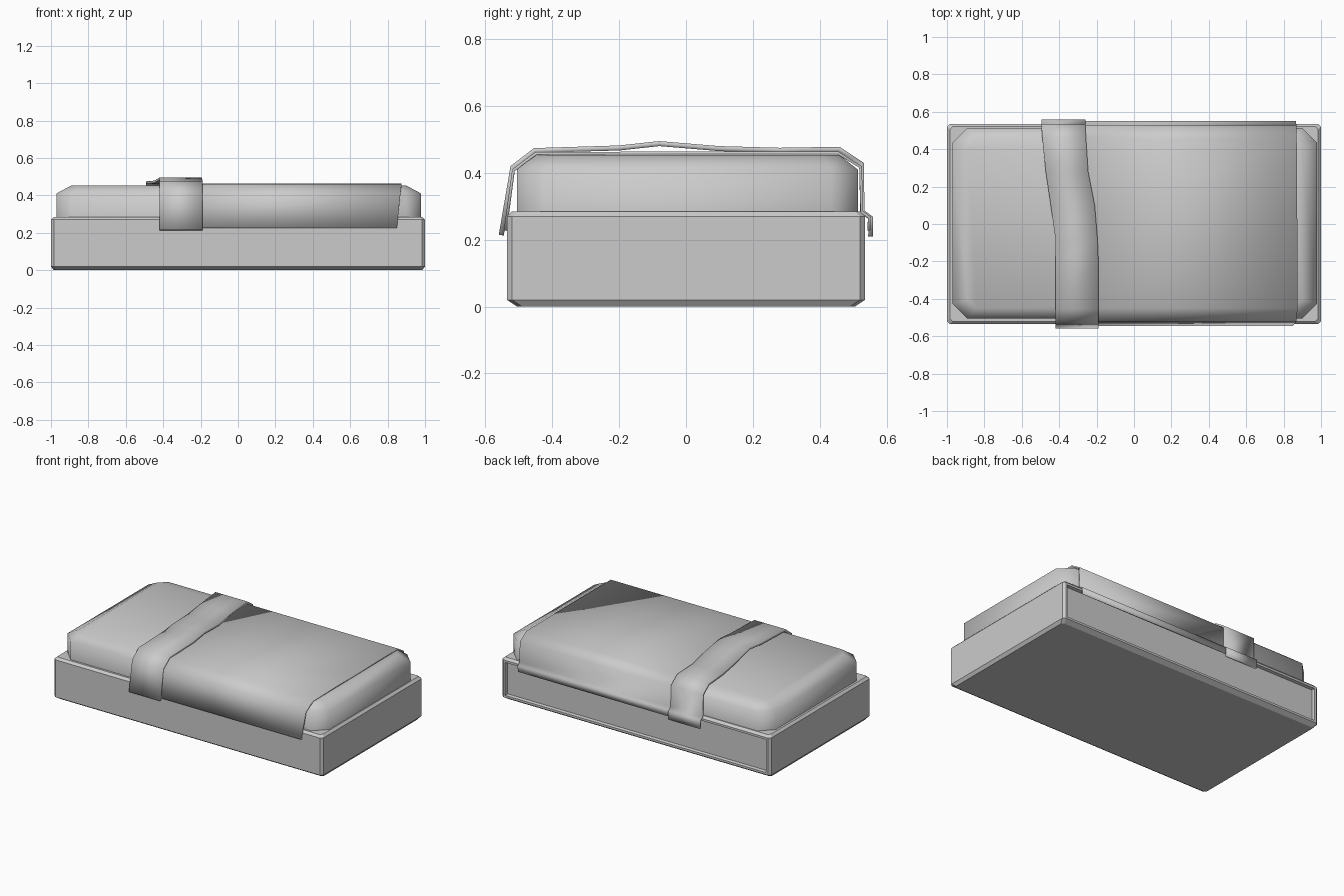
import bpy
import bmesh
from math import radians

cube = bpy.data.objects.get("Cube")
if cube:
    bpy.data.objects.remove(cube, do_unlink=True)

GREY = (0.6, 0.6, 0.6, 1)
grey = bpy.data.materials.new("plain grey")
grey.use_nodes = True
grey.diffuse_color = GREY
grey.node_tree.nodes["Principled BSDF"].inputs["Base Color"].default_value = GREY


def finish(bm, name, angle):
    mesh = bpy.data.meshes.new(name)
    bm.normal_update()
    bm.to_mesh(mesh)
    bm.free()
    mesh.materials.append(grey)
    obj = bpy.data.objects.new(name, mesh)
    bpy.context.collection.objects.link(obj)
    bpy.ops.object.select_all(action="DESELECT")
    obj.select_set(True)
    bpy.context.view_layer.objects.active = obj
    if angle:
        bpy.ops.object.shade_smooth_by_angle(angle=radians(angle))
    return obj


def chamfered_loft(rings, centre=0):
    """Stack corner-cut rectangles given as half x, half y, corner x, corner y, z."""
    bm = bmesh.new()
    loops = []
    for hx, hy, cx, cy, z in rings:
        pts = []
        for sx, sy in ((1, 1), (-1, 1), (-1, -1), (1, -1)):
            pair = [(sx * hx, sy * (hy - cy)), (sx * (hx - cx), sy * hy)]
            pts += pair if sx == sy else pair[::-1]
        loops.append([bm.verts.new((x + centre, y + centre, z)) for x, y in pts])
    for low, high in zip(loops, loops[1:]):
        for i in range(8):
            j = (i + 1) % 8
            bm.faces.new((low[i], low[j], high[j], high[i]))
    bm.faces.new(loops[0][::-1])
    bm.faces.new(loops[-1])
    bm.normal_update()
    return bm


def draped_cloth(name, rows, thickness):
    """Cloth laid front to back; each row is left x, right x, y, z."""
    bm = bmesh.new()
    pairs = [(bm.verts.new((a, y, z)), bm.verts.new((b, y, z))) for a, b, y, z in rows]
    for (a, b), (c, d) in zip(pairs, pairs[1:]):
        bm.faces.new((a, b, d, c))
    obj = finish(bm, name, 50)
    solid = obj.modifiers.new("thickness", "SOLIDIFY")
    solid.thickness = thickness
    solid.offset = -1
    return obj


# Bed base with a sunken panel in the back
c = 0.015
bm = chamfered_loft([(0.985, 0.505, c, c, 0), (1, 0.535, c, c, 0.02),
                     (1, 0.535, c, c, 0.27), (0.985, 0.52, c, c, 0.285)])
back = max(bm.faces, key=lambda f: f.calc_center_median().y + f.normal.y)
bmesh.ops.inset_region(bm, faces=[back], thickness=0.02)
bmesh.ops.inset_region(bm, faces=[back], thickness=0.006, depth=-0.02)
finish(bm, "bed_base", 0)

# Mattress with soft corners
bm = chamfered_loft([(0.975, 0.51, 0.08, 0.08, 0.27), (0.975, 0.51, 0.08, 0.08, 0.41),
                     (0.895, 0.455, 0.05, 0.05, 0.453)], 0.004)
finish(bm, "mattress", 60)

# Blanket hanging over both long sides
draped_cloth("blanket", [
    (-0.32, 0.85, -0.545, 0.228), (-0.32, 0.868, -0.52, 0.41), (-0.32, 0.875, -0.45, 0.462),
    (-0.32, 0.873, 0, 0.464), (-0.38, 0.87, 0.455, 0.464), (-0.38, 0.868, 0.526, 0.42),
    (-0.38, 0.868, 0.53, 0.285), (-0.38, 0.866, 0.552, 0.27), (-0.38, 0.865, 0.552, 0.228),
], 0.009)

# Folded-back band, drifting sideways toward the back
draped_cloth("blanket_fold", [
    (-0.42, -0.19, -0.56, 0.215), (-0.42, -0.19, -0.525, 0.42), (-0.42, -0.19, -0.455, 0.474),
    (-0.42, -0.19, -0.2, 0.482), (-0.42, -0.195, -0.08, 0.495), (-0.445, -0.21, 0.1, 0.48),
    (-0.472, -0.245, 0.28, 0.475), (-0.49, -0.257, 0.46, 0.478), (-0.495, -0.26, 0.532, 0.43),
    (-0.495, -0.26, 0.534, 0.287), (-0.495, -0.26, 0.56, 0.268), (-0.495, -0.26, 0.56, 0.21),
], 0.015)
